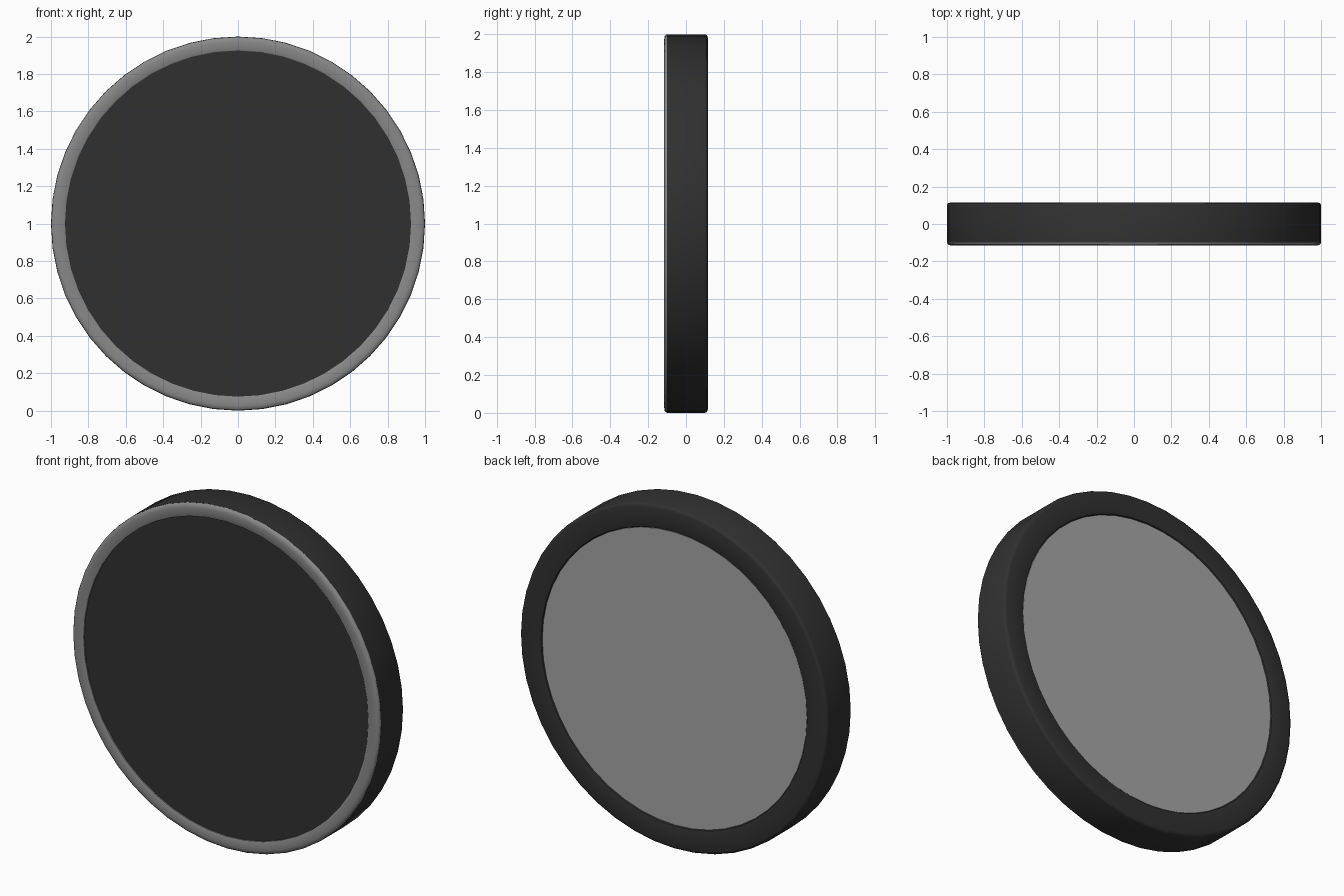
import bpy, math

if "Cube" in bpy.data.objects:
    bpy.data.objects.remove(bpy.data.objects["Cube"])

SEG = 48

def material(name, v):
    m = bpy.data.materials.new(name)
    m.diffuse_color = (v, v, v, 1)
    m.use_nodes = True
    m.node_tree.nodes["Principled BSDF"].inputs["Base Color"].default_value = m.diffuse_color
    return m

black = material("black plastic", 0.03)
grey = material("grey trim", 0.25)
silver = material("light grey panel", 0.38)

def lathe(name, profile, mat, closed=True):
    """Revolve (radius, y) points about the y axis through z = 1."""
    verts, faces, rings = [], [], []
    for r, y in profile:
        if r == 0:
            rings.append([len(verts)] * SEG)
            verts.append((0, y, 1))
        else:
            rings.append(list(range(len(verts), len(verts) + SEG)))
            for i in range(SEG):
                a = 2 * math.pi * i / SEG
                verts.append((r * math.cos(a), y, 1 + r * math.sin(a)))
    n = len(rings)
    for k in range(n if closed else n - 1):
        a, b = rings[k], rings[(k + 1) % n]
        for i in range(SEG):
            j = (i + 1) % SEG
            f = list(dict.fromkeys((a[i], a[j], b[j], b[i])))
            if len(f) > 2:
                faces.append(f)
    me = bpy.data.meshes.new(name)
    me.from_pydata(verts, [], faces)
    me.materials.append(mat)
    ob = bpy.data.objects.new(name, me)
    bpy.context.collection.objects.link(ob)
    bpy.context.view_layer.objects.active = ob
    ob.select_set(True)
    bpy.ops.object.mode_set(mode='EDIT')
    bpy.ops.mesh.select_all(action='SELECT')
    bpy.ops.mesh.normals_make_consistent(inside=False)
    bpy.ops.object.mode_set(mode='OBJECT')
    bpy.ops.object.shade_smooth_by_angle(angle=math.radians(50))
    ob.select_set(False)
    return ob

# Casing: outer wall, rounded back rim and recess for the back panel
lathe("casing", [(0, -0.09), (0.99, -0.09), (1.0, -0.10), (1.0, 0.10), (0.995, 0.111),
                 (0.982, 0.115), (0.88, 0.115), (0.865, 0.111), (0.86, 0.10),
                 (0, 0.10)], black, closed=False)

# Front trim ring with a chamfered outer lip
lathe("front_trim_ring", [(0.925, -0.09), (0.925, -0.112), (0.93, -0.115), (0.975, -0.115),
                          (0.992, -0.112), (0.999, -0.103), (0.999, -0.09)], grey)

# Front face, set slightly into the ring
lathe("front_face", [(0, -0.104), (0.925, -0.104), (0.925, -0.09), (0, -0.09)],
      black, closed=False)

# Back panel, set slightly into the casing
lathe("back_panel", [(0, 0.106), (0.86, 0.106), (0.86, 0.098), (0, 0.098)],
      silver, closed=False)
